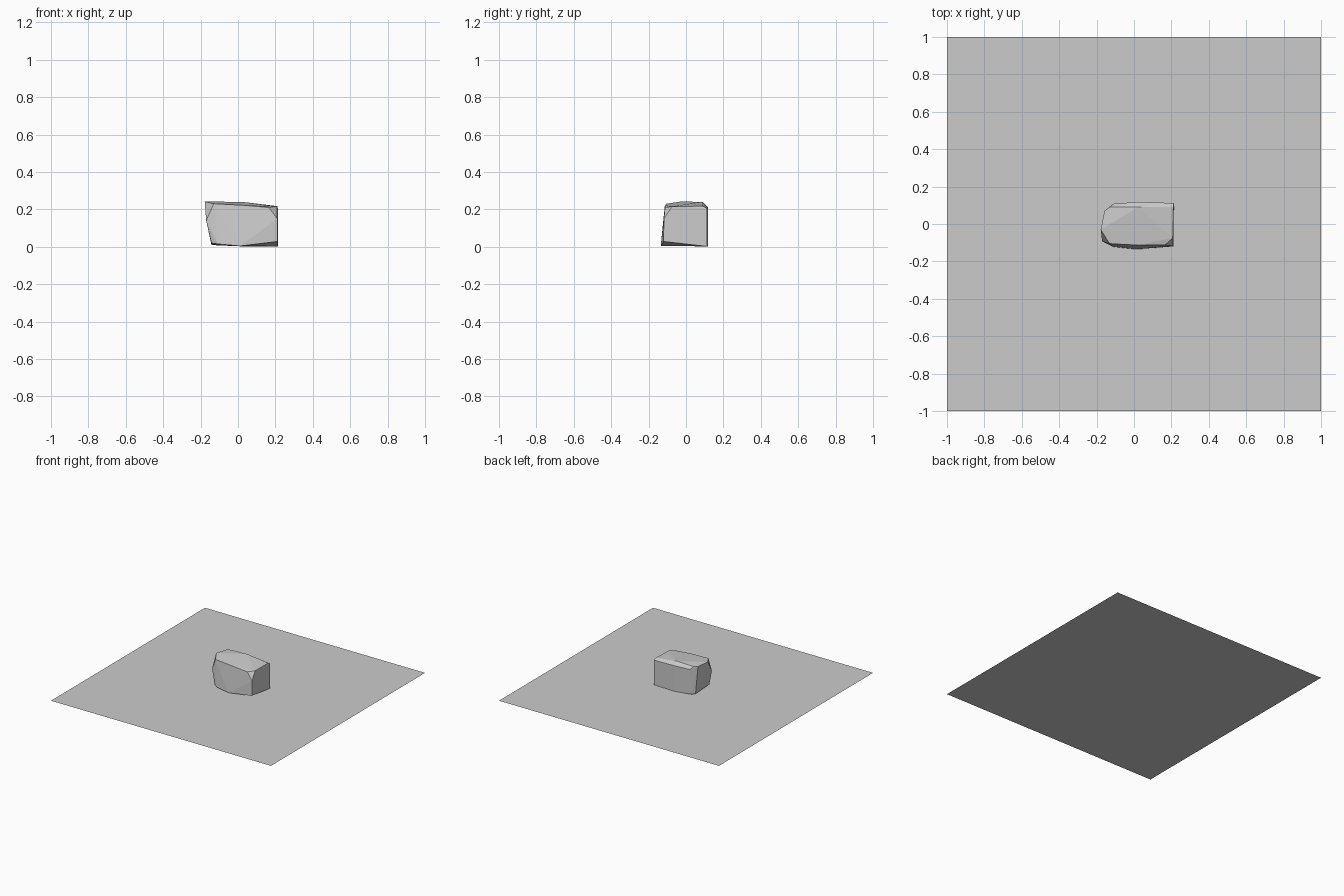
import bpy, bmesh

# Flat ground slab
bpy.ops.mesh.primitive_plane_add(size=2)
bpy.context.object.name = "ground_sheet"

# Faceted boulder: convex hull of its corner points
front = [(-0.13, -0.105, 0.23), (0.02, -0.113, 0.222), (0.165, -0.112, 0.21),
         (-0.17, -0.093, 0.14), (0.21, -0.118, 0.15), (0.21, -0.12, 0.028),
         (0.01, -0.135, 0.004), (-0.11, -0.122, 0.015), (-0.142, -0.1, 0.02)]
back = [(-0.11, 0.108, 0.212), (0.02, 0.118, 0.212), (0.213, 0.112, 0.205),
        (-0.12, 0.1, 0.008), (0.02, 0.118, 0.002), (0.213, 0.112, 0.002),
        (-0.142, 0.08, 0.01)]
top = [(-0.178, -0.03, 0.241), (-0.158, 0.07, 0.236), (-0.13, 0.09, 0.235),
       (0.02, 0.09, 0.24), (0.21, 0.09, 0.217), (0.207, -0.075, 0.215)]

mesh = bpy.data.meshes.new("boulder")
bm = bmesh.new()
for p in front + back + top:
    bm.verts.new(p)
bmesh.ops.convex_hull(bm, input=bm.verts[:])
loose = [v for v in bm.verts if not v.link_faces]
bmesh.ops.delete(bm, geom=loose, context='VERTS')
# Merge nearly coplanar triangles into broad facets
bmesh.ops.dissolve_limit(bm, angle_limit=0.07, verts=bm.verts[:], edges=bm.edges[:])
bmesh.ops.recalc_face_normals(bm, faces=bm.faces[:])
bm.to_mesh(mesh)
bm.free()
bpy.context.collection.objects.link(bpy.data.objects.new("boulder", mesh))
